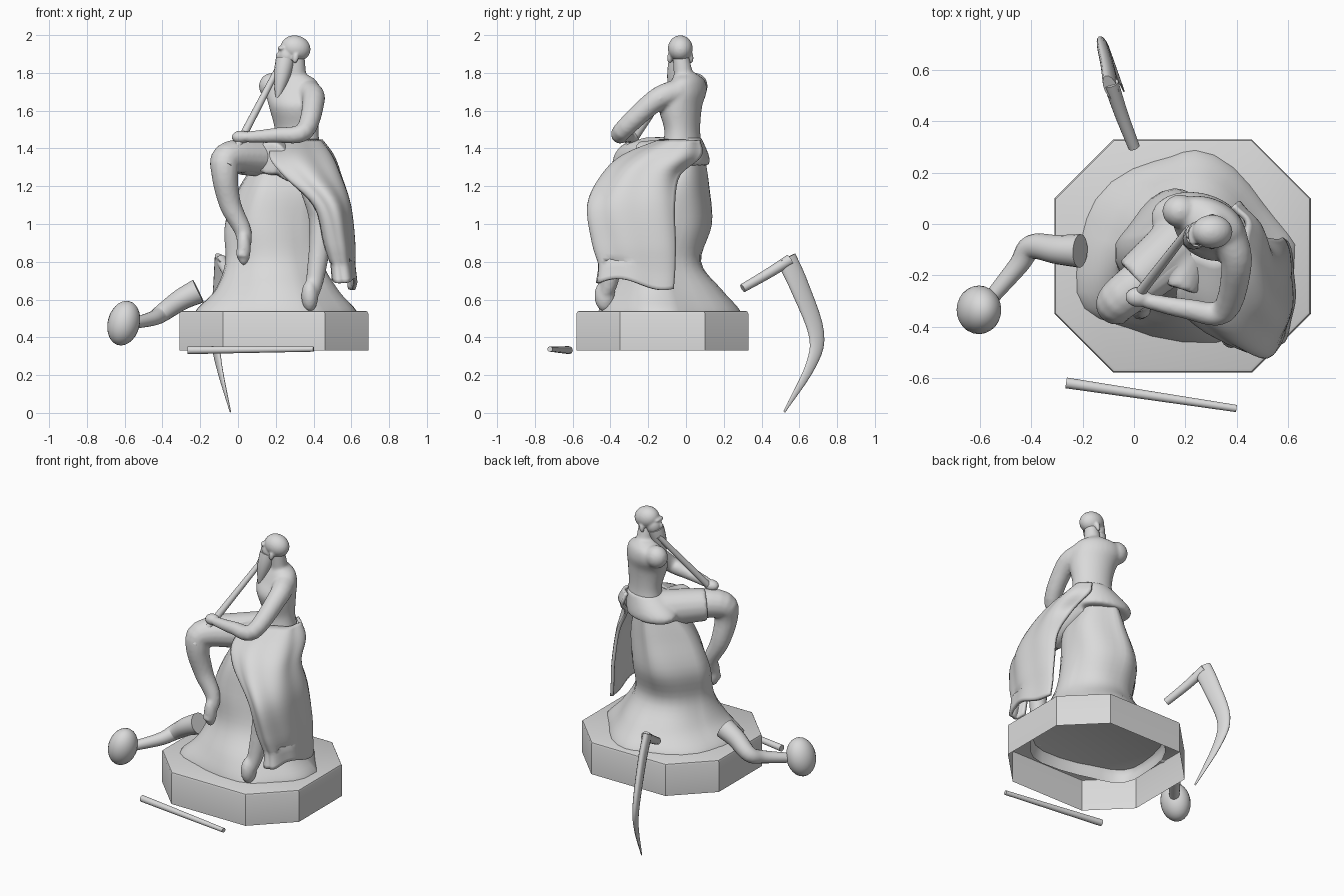
import bpy, bmesh, math
from mathutils import Vector, Matrix

if "Cube" in bpy.data.objects:
    bpy.data.objects.remove(bpy.data.objects["Cube"])

stone = bpy.data.materials.new("grey_stone")
stone.use_nodes = True
grey = (.7, .7, .7, 1)
stone.diffuse_color = grey
stone.node_tree.nodes["Principled BSDF"].inputs["Base Color"].default_value = grey


def skin(bm, rings, closed=True, bottom=True, top=True):
    """Bridge successive rows of points with quads and cap the ends."""
    rows = [[bm.verts.new(point) for point in ring] for ring in rings]
    count = len(rows[0])
    for lower, upper in zip(rows, rows[1:]):
        for i in range(count if closed else count - 1):
            j = (i + 1) % count
            bm.faces.new((lower[i], lower[j], upper[j], upper[i]))
    if bottom:
        bm.faces.new(rows[0][::-1])
    if top:
        bm.faces.new(rows[-1])


def spline(points, steps=5):
    """Smooth curve through points of any dimension."""
    p = [Vector(point) for point in points]
    p = [2 * p[0] - p[1]] + p + [2 * p[-1] - p[-2]]
    curve = []
    for a, b, c, d in zip(p, p[1:], p[2:], p[3:]):
        for step in range(steps):
            t = step / steps
            curve.append(b + (c - a) * t / 2 + (2 * a - 5 * b + 4 * c - d) * t * t / 2
                         + (3 * b - a - 3 * c + d) * t ** 3 / 2)
    return curve + [p[-2]]


def tube(bm, points, first_radius, last_radius, side=None, flat=1, taper=1, sides=16):
    """Tapered limb along a path, optionally flattened towards a side vector."""
    path = spline(points)
    last = len(path) - 1
    across = Vector(side) if side else (path[1] - path[0]).orthogonal()
    rings = []
    for i, centre in enumerate(path):
        along = (path[min(i + 1, last)] - path[max(i - 1, 0)]).normalized()
        across = (across - along * across.dot(along)).normalized()
        up = along.cross(across)
        radius = first_radius + (last_radius - first_radius) * (i / last) ** taper
        angles = [math.tau * k / sides for k in range(sides)]
        rings.append([centre + radius * (up * math.sin(a) + across * flat * math.cos(a))
                      for a in angles])
    skin(bm, rings)


def power(value, exponent):
    return math.copysign(abs(value) ** exponent, value)


def stack(bm, levels, turn=0, start=0, sweep=math.tau, square=1, ripple=0, waves=3, **caps):
    """Horizontal ellipses or arcs: height, centre x, centre y, half width, half depth.
    A square value under one fills the front corners and pinches the back ones."""
    closed = sweep == math.tau
    count = 32
    angles = [start + sweep * k / (count if closed else count - 1) for k in range(count)]
    spin = Matrix.Rotation(turn, 3, 'Z')
    rings = []
    for z, x, y, width, depth in spline(levels):
        ring = []
        for a in angles:
            swell = 1 + ripple * math.sin(waves * a + 4 * z)
            exponent = square if math.sin(a) < 0 else 1 / square
            offset = Vector((width * power(math.cos(a), exponent),
                             depth * power(math.sin(a), exponent), 0))
            ring.append(Vector((x, y, z)) + spin @ offset * swell)
        rings.append(ring)
    skin(bm, rings, closed, **caps)


def ball(bm, centre, radii, tilt=0):
    place = Matrix.Translation(centre) @ Matrix.Rotation(tilt, 4, 'Y')
    bmesh.ops.create_uvsphere(bm, u_segments=24, v_segments=14, radius=1,
                              matrix=place @ Matrix.Diagonal((*radii, 1)))


def finish(name, bm, voxel=0, thickness=0, angle=50):
    """Turn the mesh into a shaded object, fusing overlapping volumes if asked."""
    bmesh.ops.recalc_face_normals(bm, faces=bm.faces)
    mesh = bpy.data.meshes.new(name)
    bm.to_mesh(mesh)
    bm.free()
    mesh.materials.append(stone)
    part = bpy.data.objects.new(name, mesh)
    bpy.context.collection.objects.link(part)
    bpy.ops.object.select_all(action='DESELECT')
    part.select_set(True)
    bpy.context.view_layer.objects.active = part
    bpy.ops.object.shade_smooth_by_angle(angle=math.radians(angle))
    if thickness:
        cloth = part.modifiers.new("thickness", 'SOLIDIFY')
        cloth.thickness = thickness
        cloth.offset = 0
    if voxel:
        fuse = part.modifiers.new("fuse", 'REMESH')
        fuse.mode = 'VOXEL'
        fuse.voxel_size = voxel
        fuse.use_smooth_shade = True
        soften = part.modifiers.new("soften", 'SMOOTH')
        soften.iterations = 5


def limb(name, points, first_radius, last_radius, **shape):
    bm = bmesh.new()
    tube(bm, points, first_radius, last_radius, **shape)
    finish(name, bm)


# Pedestal: chamfered block with a softened top edge and an open underside
bm = bmesh.new()
block = Matrix.Translation((.19, -.125, .435)) @ Matrix.Diagonal((1, .91, .21, 1))
bmesh.ops.create_cube(bm, size=1, matrix=block)
upright = [e for e in bm.edges if abs(e.verts[0].co.z - e.verts[1].co.z) > .1]
bmesh.ops.bevel(bm, geom=upright, offset=.23, segments=1, affect='EDGES')
bm.normal_update()
bmesh.ops.delete(bm, geom=[f for f in bm.faces if f.normal.z < -.9], context='FACES')
rim = [e for e in bm.edges if all(v.co.z > .5 for v in e.verts)]
bmesh.ops.bevel(bm, geom=rim, offset=.015, segments=2, profile=.5, affect='EDGES')
finish("pedestal", bm, angle=30)

# Rock: a broad foot, squarer in front, drawn up into a column
bm = bmesh.new()
stack(bm, [(.46, .19, -.08, .43, .38), (.54, .19, -.08, .42, .37), (.65, .2, -.1, .32, .3),
           (.8, .19, -.11, .25, .2), (1, .18, -.07, .24, .21), (1.2, .22, -.06, .2, .18),
           (1.34, .24, -.02, .13, .12)], square=.75, ripple=.05, waves=5, bottom=False)
finish("rock", bm)

# Torso with the broken right shoulder, neck and bent left arm
bm = bmesh.new()
stack(bm, [(1.4, .31, -.02, .13, .1), (1.5, .31, -.02, .12, .09), (1.62, .3, -.03, .14, .11),
           (1.7, .29, 0, .15, .1), (1.76, .29, .01, .13, .08), (1.8, .3, 0, .05, .05)], turn=-.4)
ball(bm, (.18, .05, 1.73), (.07, .065, .07))
tube(bm, [(.31, 0, 1.7), (.31, -.03, 1.9)], .06, .042)
tube(bm, [(.37, -.04, 1.7), (.4, -.16, 1.655), (.35, -.34, 1.49), (.2, -.33, 1.47),
          (.05, -.3, 1.46)], .07, .03)
ball(bm, (.015, -.285, 1.46), (.05, .04, .035))
finish("torso_and_left_arm", bm, voxel=.01)

# Head, facing the model's right: skull, jaw, nose, brow and ears
bm = bmesh.new()
ball(bm, (.305, -.03, 1.93), (.08, .066, .068), .25)
ball(bm, (.26, -.035, 1.89), (.05, .05, .06))
ball(bm, (.22, -.045, 1.89), (.02, .013, .022), -.5)
ball(bm, (.23, -.045, 1.93), (.02, .04, .014))
for ear in (-1, 1):
    ball(bm, (.305, -.03 + ear * .056, 1.88), (.016, .014, .03), .2)
finish("head", bm, voxel=.006)
limb("beard", [(.25, -.04, 1.87), (.23, -.06, 1.77), (.21, -.075, 1.665)], .05, .01, taper=2)

# Flute held to the mouth
limb("flute", [(-.055, -.37, 1.31), (.215, -.02, 1.83)], .023, .016)

# Legs with feet, the right one drawn up and the left one hanging
bm = bmesh.new()
tube(bm, [(.2, -.1, 1.35), (-.04, -.28, 1.355), (-.07, -.32, 1.27), (-.04, -.3, 1.1),
          (.03, -.3, .95), (.02, -.35, .82)], .1, .03)
ball(bm, (.03, -.33, .87), (.038, .04, .09))
finish("right_leg", bm, voxel=.01)
bm = bmesh.new()
tube(bm, [(.35, -.1, 1.35), (.4, -.35, 1.2), (.44, -.37, 1), (.41, -.4, .72),
          (.38, -.44, .6)], .09, .035)
ball(bm, (.38, -.43, .62), (.045, .055, .085))
finish("left_leg", bm, voxel=.01)

# Skirt around the hips and over both thighs
bm = bmesh.new()
stack(bm, [(1.31, .25, .01, .17, .11), (1.36, .25, 0, .18, .12), (1.46, .31, -.02, .12, .1)],
      turn=-.2)
tube(bm, [(.22, -.03, 1.35), (.01, -.22, 1.36)], .115, .1)
tube(bm, [(.24, -.03, 1.35), (.17, -.25, 1.35)], .1, .09)
tube(bm, [(.24, -.03, 1.35), (.29, -.27, 1.3)], .1, .08)
tube(bm, [(.33, -.05, 1.35), (.39, -.32, 1.23)], .1, .09)
finish("skirt", bm, voxel=.012)

# Cloth hanging over the left knee, open towards the rock
bm = bmesh.new()
stack(bm, [(1.44, .31, -.02, .13, .11), (1.36, .3, -.1, .2, .22), (1.26, .36, -.21, .18, .22),
           (1.1, .48, -.26, .11, .25), (.9, .52, -.25, .09, .24), (.78, .54, -.24, .07, .22),
           (.68, .55, -.25, .07, .22)],
      start=math.radians(-130), sweep=math.radians(185), ripple=.04, waves=7,
      bottom=False, top=False)
for v in bm.verts:
    if v.co.z < .8:
        v.co.z += .03 * math.sin(13 * v.co.y)
finish("draped_cloth", bm, thickness=.02)

# Broken right arm lying apart, with its rounded fist
limb("broken_arm", [(-.21, -.105, .645), (-.3, -.1, .6), (-.4, -.09, .53), (-.45, -.16, .5),
                    (-.55, -.28, .475)], .066, .03)
bm = bmesh.new()
ball(bm, (-.605, -.335, .475), (.085, .095, .12), .25)
finish("broken_fist", bm)

# Loose stick in front
limb("loose_stick", [(-.265, -.62, .332), (.4, -.72, .338)], .021, .014)

# Sickle behind, its blade lying in one slanted upright plane
limb("sickle_handle", [(0, .3, .66), (-.05, .43, .735), (-.09, .55, .81)], .023, .03)
limb("sickle_blade", [(-.09, .53, .82), (-.1, .6, .67), (-.12, .69, .42), (-.1, .66, .25),
                      (-.04, .52, .005)], .058, .006, side=(.9, .4, 0), flat=.45, taper=2)
